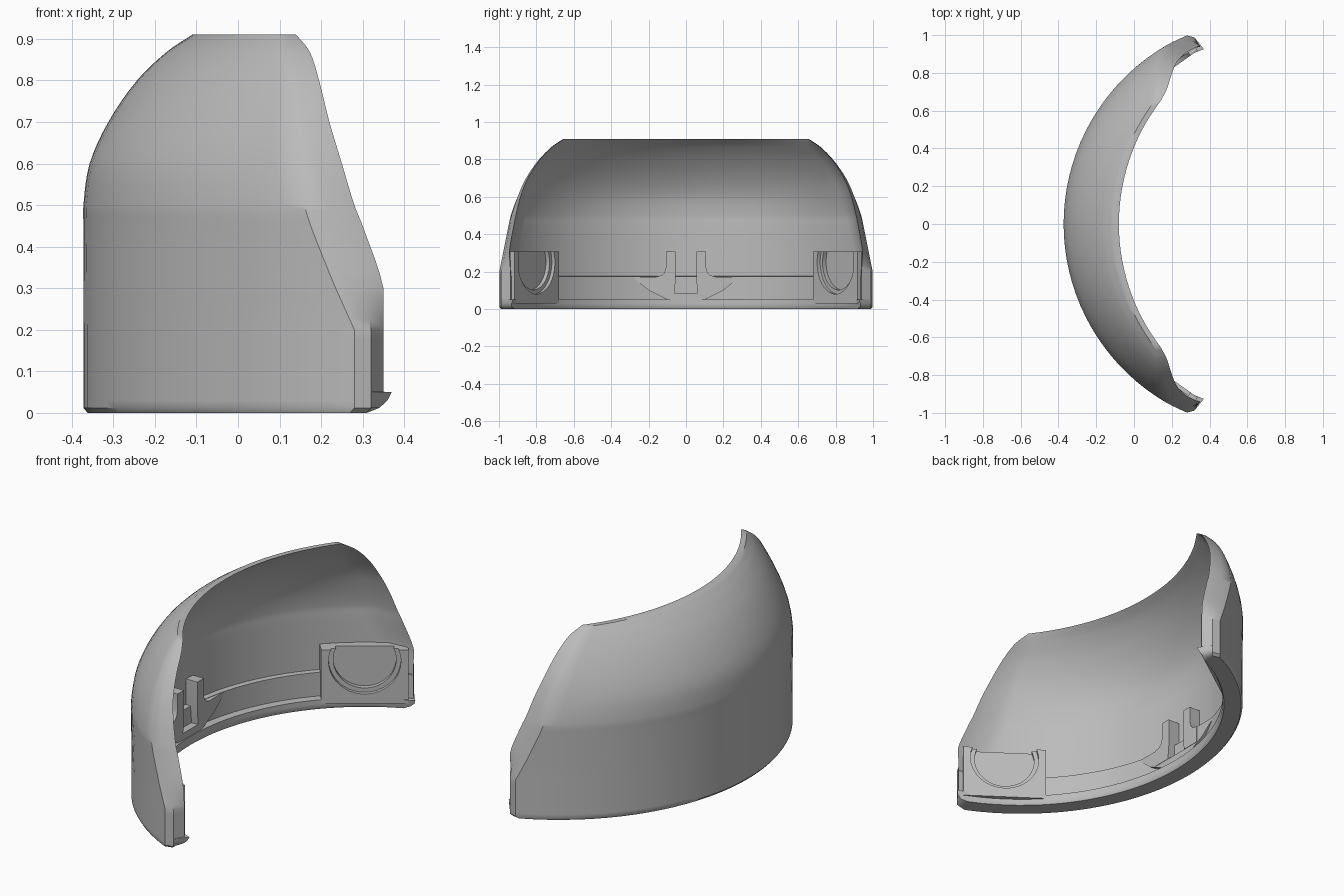
import bpy, bmesh, math
from mathutils import Vector

cube = bpy.data.objects.get("Cube")
if cube:
    bpy.data.objects.remove(cube, do_unlink=True)

grey = bpy.data.materials.new("plain_grey")
grey.use_nodes = True
grey.diffuse_color = (0.5, 0.5, 0.5, 1)
grey.node_tree.nodes["Principled BSDF"].inputs["Base Color"].default_value = grey.diffuse_color

WALL_CENTRE = Vector((.721, 0, 0))
WALL_REACH = 1.068   # radius just inside the wall thickness
END_LIMIT = .945     # keeps parts behind the bevelled wall ends


def finish(name, bm, angle=30):
    """Turn a bmesh into a named, shaded object."""
    bmesh.ops.recalc_face_normals(bm, faces=bm.faces)
    mesh = bpy.data.meshes.new(name)
    bm.to_mesh(mesh)
    bm.free()
    mesh.materials.append(grey)
    obj = bpy.data.objects.new(name, mesh)
    bpy.context.collection.objects.link(obj)
    bpy.ops.object.select_all(action='DESELECT')
    obj.select_set(True)
    bpy.context.view_layer.objects.active = obj
    bpy.ops.object.shade_smooth_by_angle(angle=math.radians(angle))


def prism(name, outline, origin, along, depth_vec, to_wall=False):
    """Extrude a flat (along, height) outline by depth_vec, or back into the wall."""
    bm = bmesh.new()
    pts = [origin + along * u + Vector((0, 0, z)) for u, z in outline]
    face = bm.faces.new([bm.verts.new(p) for p in pts])
    ext = bmesh.ops.extrude_face_region(bm, geom=[face])
    for v in ext["geom"]:
        if isinstance(v, bmesh.types.BMVert):
            v.co += depth_vec
            if to_wall:
                d = v.co - WALL_CENTRE
                k = WALL_REACH / d.xy.length
                v.co.x = WALL_CENTRE.x + d.x * k
                v.co.y = max(-END_LIMIT, min(END_LIMIT, d.y * k))
    finish(name, bm)


# Wall sections: z, outer apex, outer end xy, bevel xy, tip xy, inner apex, inner end xy
KEYS = [
    (.2, -.372, .28, .998, .32, .988, .35, .938, -.339, .215, .932),
    (.3, -.372, .235, .978, .30, .967, .35, .945, -.339, .215, .932),
    (.45, -.372, .175, .948, .235, .942, .30, .92, -.339, .162, .90),
    (.5, -.372, .16, .937, .215, .932, .28, .91, -.339, .15, .892),
    (.6, -.357, .14, .90, .19, .90, .25, .885, -.322, .14, .862),
    (.7, -.312, .125, .85, .165, .855, .22, .845, -.275, .13, .82),
    (.8, -.243, .115, .78, .145, .785, .195, .78, -.203, .128, .753),
    (.87, -.17, .11, .71, .13, .715, .172, .71, -.135, .13, .683),
    (.91, -.11, .108, .65, .12, .655, .14, .65, -.08, .125, .63),
]


def arc(apex, x, y, n=36):
    """Circular arc from (x, -y) through (apex, 0) to (x, y)."""
    sag = x - apex
    r = (sag * sag + y * y) / (2 * sag)
    half = math.atan2(y, r - sag)
    return [(apex + r - r * math.cos(a), r * math.sin(a))
            for a in (half * (2 * i / n - 1) for i in range(n + 1))]


def foot_row(z, inset, thick, tip):
    """Variation of the lowest section for the ledge, lip and foot bevel."""
    _, ao, ax, ay, mx, my, tx, ty, ai, ix, iy = KEYS[0]
    return (z, ao + inset, ax - inset, ay - inset, mx - inset, my - inset,
            tx + tip, ty - abs(tip) * .6, ai + thick, ix + thick * .5, iy - thick * .8)


def smooth_rows(steps=4):
    """Finite-difference Hermite interpolation between the key sections."""
    rows = []
    for k in range(len(KEYS) - 1):
        a, b = KEYS[k], KEYS[k + 1]
        p, q = KEYS[max(k - 1, 0)], KEYS[min(k + 2, len(KEYS) - 1)]
        h = b[0] - a[0]
        for s in range(steps):
            t = s / steps
            row = [a[0] + h * t]
            for c in range(1, len(a)):
                m0 = (b[c] - p[c]) / (b[0] - p[0]) * h
                m1 = (q[c] - a[c]) / (q[0] - a[0]) * h
                if k < 1:
                    m0 = m1 = b[c] - a[c]
                row.append((2*t**3 - 3*t**2 + 1) * a[c] + (t**3 - 2*t**2 + t) * m0
                           + (3*t**2 - 2*t**3) * b[c] + (t**3 - t**2) * m1)
            rows.append(row)
    return rows + [KEYS[-1]]


# Curved shell, lofted upwards from foot to top rim
rows = [foot_row(0, .01, .062, -.04), foot_row(.012, 0, .069, -.01),
        foot_row(.03, 0, .069, .01), foot_row(.05, 0, .069, .02),
        foot_row(.051, 0, .027, 0), foot_row(.174, 0, .027, 0),
        foot_row(.176, 0, 0, 0)] + smooth_rows()
bm = bmesh.new()
rings = []
for z, ao, ax, ay, mx, my, tx, ty, ai, ix, iy in rows:
    outer = [(mx, -my)] + arc(ao, ax, ay) + [(mx, my)]
    inner = [(tx, -ty)] + arc(ai, ix, iy) + [(tx, ty)]
    rings.append([bm.verts.new((x, y, z)) for x, y in outer + inner[::-1]])
count = len(rings[0])
for low, high in zip(rings, rings[1:]):
    for i in range(count):
        j = (i + 1) % count
        bm.faces.new((low[i], low[j], high[j], high[i]))
for ring in (rings[0], rings[-1]):
    for i in range(count // 2 - 1):
        bm.faces.new((ring[i], ring[i + 1], ring[count - 2 - i], ring[count - 1 - i]))
finish("curved_shell", bm, 38)


# Notched blocks at both ends, each with a stepped round seat open at the top
BOTTOM, TOP, SEAT_Z = .03, .308, .25


def notch_outline(length, radius):
    mid = length / 2
    rise = math.asin((TOP - SEAT_Z) / radius)
    angles = [math.pi - rise + (math.pi + 2 * rise) * i / 28 for i in range(29)]
    curve = [(mid + radius * math.cos(a), SEAT_Z + radius * math.sin(a)) for a in angles]
    return [(0, BOTTOM), (0, TOP)] + curve + [(length, TOP), (length, BOTTOM)]


def floor_outline(length, inset=.04, n=8):
    us = [inset + (length - 2 * inset) * i / n for i in range(n + 1)]
    return [(u, TOP) for u in us] + [(u, BOTTOM) for u in reversed(us)]


for side, label in ((1, "back"), (-1, "front")):
    start, end = Vector((0, .68 * side, 0)), Vector((.337, .918 * side, 0))
    along = (end - start).normalized()
    outward = Vector((-along.y * side, along.x * side, 0))
    length = (end - start).length
    step, floor = outward * .02, outward * .045
    prism(label + "_block_face", notch_outline(length, .17), start, along, step)
    prism(label + "_block_seat", notch_outline(length, .148), start + step, along, step, True)
    prism(label + "_block_floor", floor_outline(length), start + floor, along, step, True)

# Pair of clip posts with flared bases, and the flat boss they stand on
post = [(.062, .085), (.055, .16), (.055, .308), (.108, .308), (.108, .22),
        (.115, .195), (.13, .18), (.16, .172), (.16, .085)]
boss = [(0, .05), (0, .085), (.062, .085), (.1, .172), (.29, .172), (.2, .1), (.1, .05)]
inward = Vector((-1, 0, 0))
for side, label in ((1, "back"), (-1, "front")):
    along = Vector((0, side, 0))
    prism(label + "_clip_post", post, Vector((-.272, 0, 0)), along, inward * .08)
    prism(label + "_clip_boss", boss, Vector((-.274, 0, 0)), along, inward * .055)
